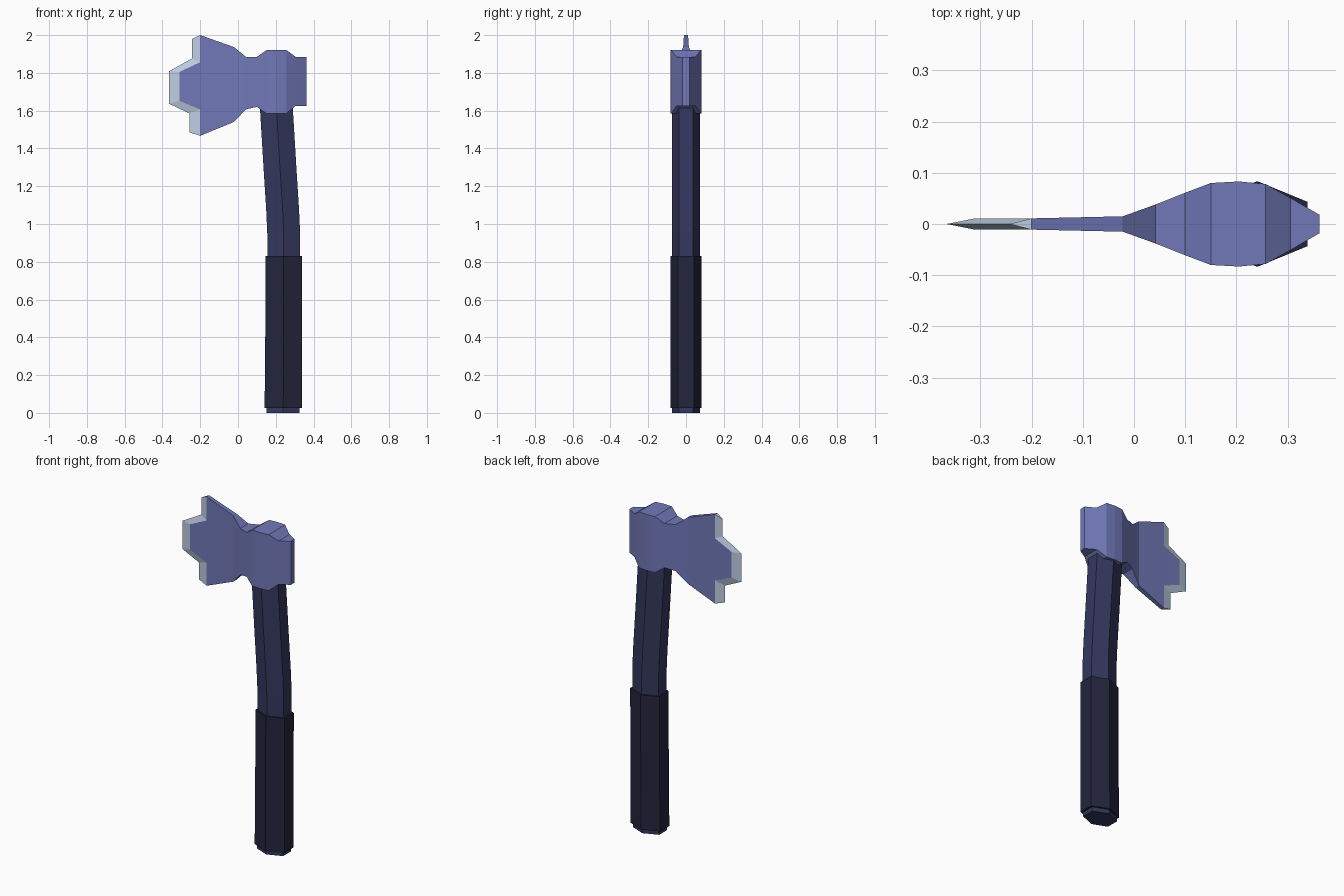
import bpy, bmesh, math

if "Cube" in bpy.data.objects:
    bpy.data.objects.remove(bpy.data.objects["Cube"])


def material(name, rgb):
    m = bpy.data.materials.new(name)
    m.diffuse_color = (*rgb, 1)
    m.use_nodes = True
    m.node_tree.nodes["Principled BSDF"].inputs["Base Color"].default_value = m.diffuse_color
    return m


def finish(name, bm, *mats):
    bmesh.ops.remove_doubles(bm, verts=bm.verts, dist=1e-5)
    bmesh.ops.recalc_face_normals(bm, faces=bm.faces)
    mesh = bpy.data.meshes.new(name)
    bm.to_mesh(mesh)
    bm.free()
    for m in mats:
        mesh.materials.append(m)
    ob = bpy.data.objects.new(name, mesh)
    bpy.context.collection.objects.link(ob)
    return ob


def hex_loft(name, sections, mat):
    """Six-sided bar through sections (centre x, z, half width x, half depth y)."""
    bm = bmesh.new()
    rings = []
    for cx, z, hx, hy in sections:
        outline = [(0, -1), (1, -.52), (1, .52), (0, 1), (-1, .52), (-1, -.52)]
        rings.append([bm.verts.new((cx + u * hx, v * hy, z)) for u, v in outline])
    for a, b in zip(rings, rings[1:]):
        for i in range(6):
            j = (i + 1) % 6
            bm.faces.new((a[i], a[j], b[j], b[i]))
    bm.faces.new(rings[0])
    bm.faces.new(rings[-1])
    return finish(name, bm, mat)


steel = material("head_blue", (.165, .19, .48))
silver = material("edge_silver", (.52, .61, .76))
wood = material("handle_navy", (.034, .038, .11))
wrap = material("grip_dark", (.017, .018, .045))

# Curved handle and thicker grip
hex_loft("handle", [(.238, 0, .087, .073), (.242, .5, .087, .073),
                    (.242, .95, .087, .073), (.236, 1.08, .087, .073),
                    (.222, 1.30, .087, .073), (.204, 1.60, .087, .073),
                    (.200, 1.75, .087, .073)], wood)
hex_loft("grip", [(.239, .025, .099, .083), (.241, .25, .097, .083),
                  (.242, .83, .097, .083)], wrap)

# Axe head: stations (x, top z, bottom z, half thickness) from poll to blade
stations = [(.362, 1.885, 1.625, .018), (.305, 1.885, 1.625, .051),
            (.257, 1.92, 1.585, .078), (.205, 1.92, 1.585, .083),
            (.15, 1.92, 1.585, .08), (.10, 1.885, 1.62, .061),
            (.042, 1.885, 1.607, .038), (-.022, 1.937, 1.54, .015)]
# Blade bevel: matching inner (full thickness) and outer (sharp) outlines
inner = [(-.2, 2.0), (-.2, 1.857), (-.31, 1.805), (-.31, 1.652), (-.2, 1.606), (-.2, 1.467)]
outer = [(-.243, 1.98), (-.243, 1.877), (-.366, 1.808), (-.366, 1.637), (-.258, 1.586), (-.258, 1.485)]
T = .011

bm = bmesh.new()


def face(*pts, mat=0):
    f = bm.faces.new([bm.verts.new(p) for p in pts])
    f.material_index = mat


for s in (-1, 1):
    # cheeks
    for (x0, t0, b0, h0), (x1, t1, b1, h1) in zip(stations, stations[1:]):
        face((x0, s*h0, b0), (x0, s*h0, t0), (x1, s*h1, t1), (x1, s*h1, b1))
    x, t, b, h = stations[-1]
    rim = [(p, s*T, q) for p, q in inner]
    face((x, s*h, t), rim[0], rim[1], rim[4], rim[5], (x, s*h, b))
    face(*rim[1:5])
    # sharpened bevel
    tip = [(p, 0, q) for p, q in outer]
    for i in range(5):
        face(rim[i], rim[i+1], tip[i+1], tip[i], mat=1)

# poll end, top and bottom strips
x, t, b, h = stations[0]
face((x, -h, b), (x, h, b), (x, h, t), (x, -h, t))
strips = stations + [(-.2, 2.0, 1.467, T)]
for a, c in zip(strips, strips[1:]):
    for k in (1, 2):
        face((a[0], -a[3], a[k]), (a[0], a[3], a[k]), (c[0], c[3], c[k]), (c[0], -c[3], c[k]))
# pointed ends of the bevel
for i in (0, -1):
    (ix, iz), (ox, oz) = inner[i], outer[i]
    face((ix, -T, iz), (ix, T, iz), (ox, 0, oz), mat=1)
finish("axe_head", bm, steel, silver)
